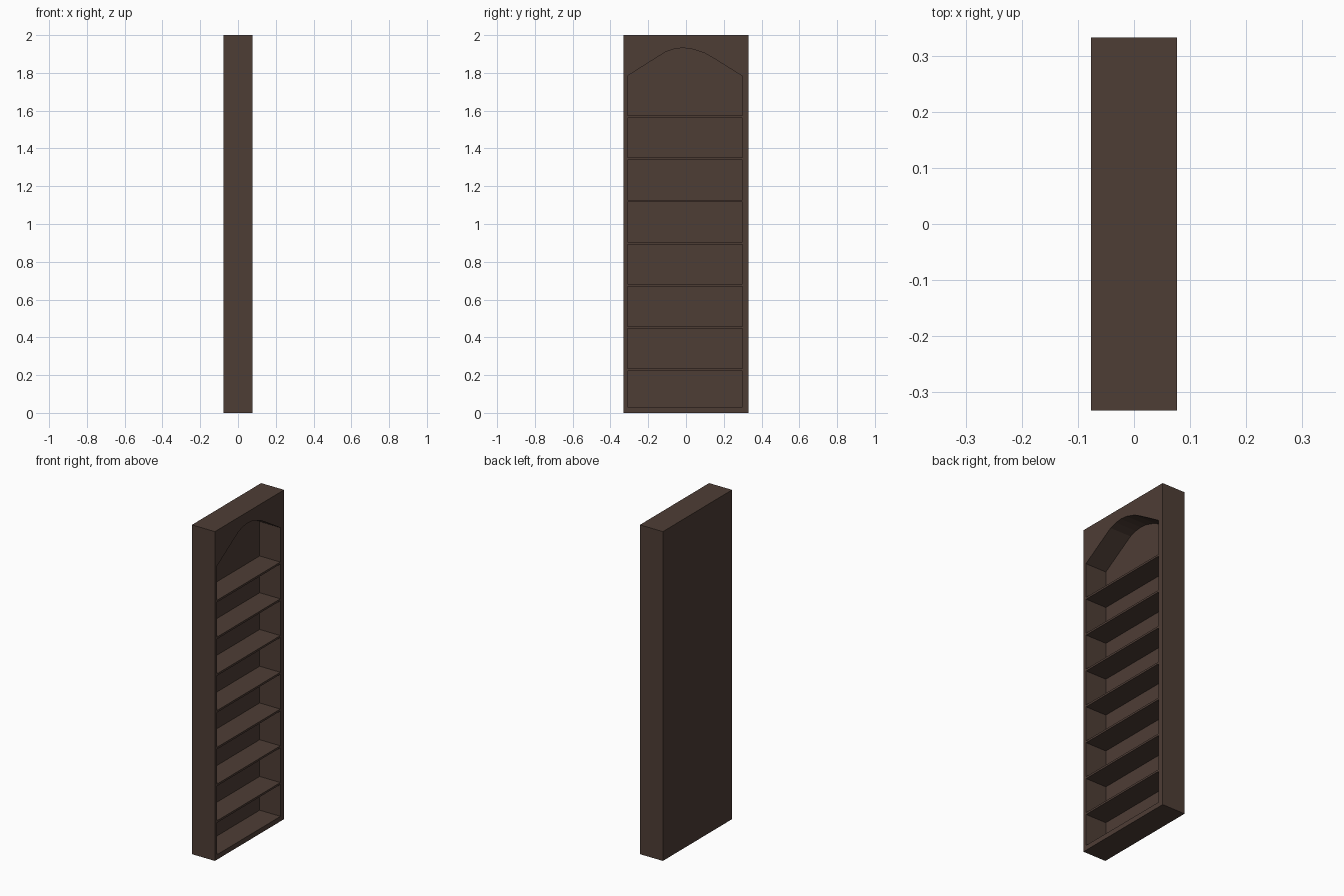
import bpy, bmesh

if "Cube" in bpy.data.objects:
    bpy.data.objects.remove(bpy.data.objects["Cube"])

HALF_X, HALF_Y, HEIGHT = 0.077, 0.332, 2.0
BACK = 0.014                    # back panel thickness
Y0, Y1, FLOOR = -0.311, 0.298, 0.03
SHELF_T, SHELF_TOP, PITCH, COUNT = 0.012, 0.235, 0.2232, 7

wood = bpy.data.materials.new("dark_wood")
wood.diffuse_color = (0.076, 0.047, 0.036, 1)
wood.use_nodes = True
wood.node_tree.nodes["Principled BSDF"].inputs["Base Color"].default_value = wood.diffuse_color


def prism(name, profile, x0, x1):
    """Extrude a (y, z) outline along x."""
    bm = bmesh.new()
    face = bm.faces.new([bm.verts.new((x0, y, z)) for y, z in profile])
    ext = bmesh.ops.extrude_face_region(bm, geom=[face])
    verts = [v for v in ext["geom"] if isinstance(v, bmesh.types.BMVert)]
    bmesh.ops.translate(bm, vec=(x1 - x0, 0, 0), verts=verts)
    bmesh.ops.recalc_face_normals(bm, faces=bm.faces[:])
    mesh = bpy.data.meshes.new(name)
    bm.to_mesh(mesh)
    bm.free()
    mesh.materials.append(wood)
    obj = bpy.data.objects.new(name, mesh)
    bpy.context.collection.objects.link(obj)
    return obj


def rect(y0, y1, z0, z1):
    return [(y0, z0), (y1, z0), (y1, z1), (y0, z1)]


# Carcass: one block with an arched niche open towards +x
carcass = prism("carcass", rect(-HALF_Y, HALF_Y, 0, HEIGHT), -HALF_X, HALF_X)
arch = [(Y1, 1.783), (0.152, 1.874), (0.098, 1.905), (0.03, 1.927), (-0.018, 1.932),
        (-0.06, 1.927), (-0.104, 1.913), (-0.15, 1.885), (Y0, 1.783)]
niche = prism("niche_cutter", [(Y0, FLOOR), (Y1, FLOOR)] + arch,
              -HALF_X + BACK, HALF_X + 0.1)
niche.hide_render = True
cut = carcass.modifiers.new("niche", "BOOLEAN")
cut.operation, cut.solver, cut.object = "DIFFERENCE", "EXACT", niche
bpy.context.view_layer.objects.active = carcass
bpy.ops.object.modifier_apply(modifier=cut.name)
bpy.data.objects.remove(niche)

# Shelves, evenly spaced inside the niche
for i in range(COUNT):
    top = SHELF_TOP + i * PITCH
    prism(f"shelf_{i + 1}", rect(Y0, Y1, top - SHELF_T, top),
          -HALF_X + BACK, HALF_X - 0.001)
